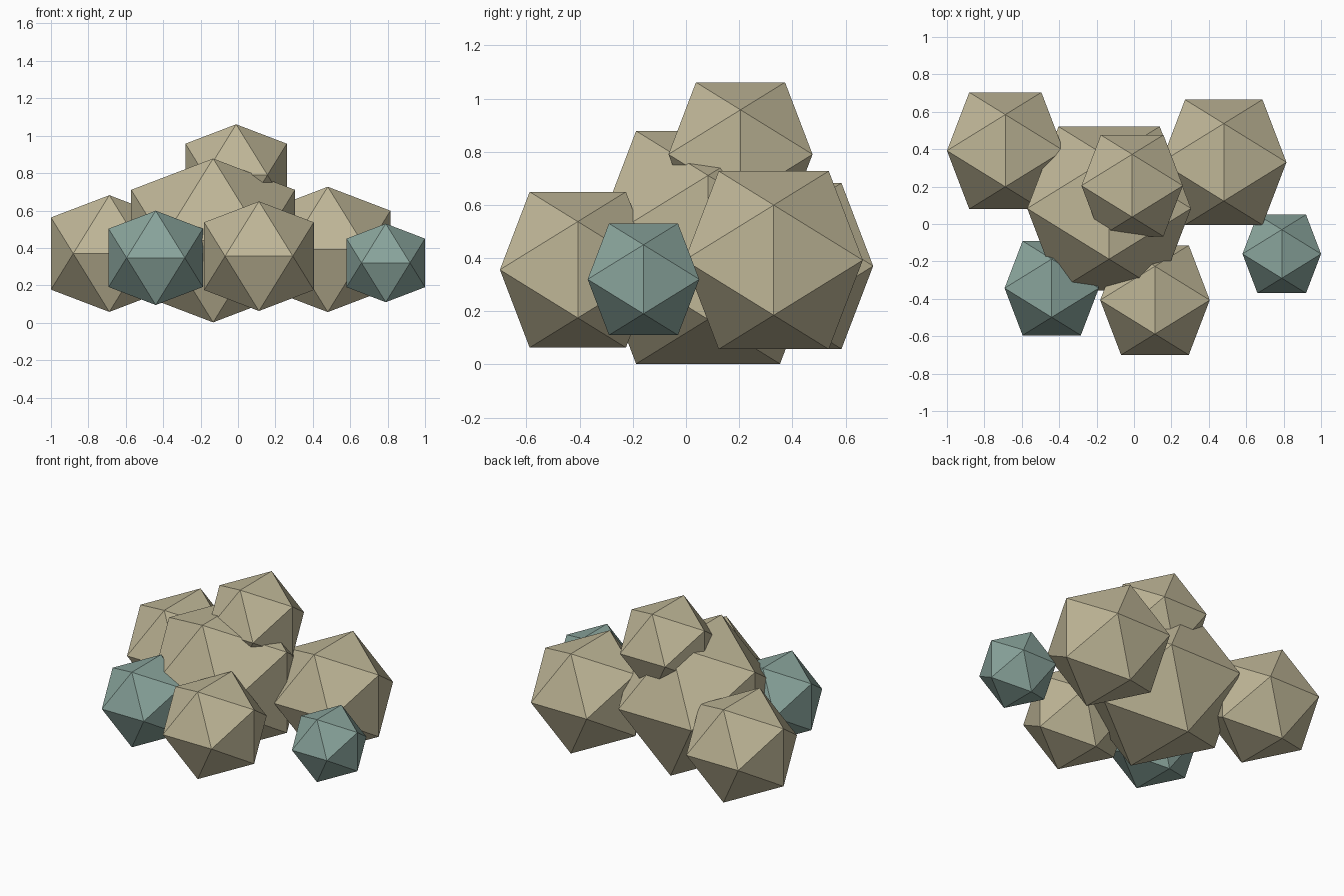
import bpy
import bmesh
from math import sqrt

cube = bpy.data.objects.get("Cube")
if cube:
    bpy.data.objects.remove(cube, do_unlink=True)

PHI = (1 + sqrt(5)) / 2


def material(name, rgb):
    mat = bpy.data.materials.new(name)
    mat.use_nodes = True
    mat.diffuse_color = (*rgb, 1)
    bsdf = next(n for n in mat.node_tree.nodes if n.type == "BSDF_PRINCIPLED")
    bsdf.inputs["Base Color"].default_value = (*rgb, 1)
    return mat


sand = material("sand_beige", (0.52, 0.47, 0.31))
teal = material("grey_teal", (0.25, 0.37, 0.33))


def boulder(name, centre, half_width, mat):
    """Flat-faced icosahedron hulled from three golden rectangles."""
    long, short = half_width, half_width / PHI
    bm = bmesh.new()
    for a in (-long, long):
        for b in (-short, short):
            for corner in ((a, 0, b), (b, a, 0), (0, b, a)):
                bm.verts.new(corner)
    bmesh.ops.convex_hull(bm, input=bm.verts[:])
    bmesh.ops.recalc_face_normals(bm, faces=bm.faces[:])
    mesh = bpy.data.meshes.new(name)
    bm.to_mesh(mesh)
    bm.free()
    mesh.materials.append(mat)
    obj = bpy.data.objects.new(name, mesh)
    obj.location = centre
    bpy.context.collection.objects.link(obj)


# Large sand-coloured boulders
boulder("centre_boulder", (-0.133, 0.083, 0.44), 0.438, sand)
boulder("top_boulder", (-0.01, 0.205, 0.79), 0.271, sand)
boulder("back_right_boulder", (-0.688, 0.392, 0.37), 0.312, sand)
boulder("back_left_boulder", (0.48, 0.33, 0.392), 0.335, sand)
boulder("front_boulder", (0.112, -0.407, 0.356), 0.293, sand)

# Small teal boulders
boulder("front_right_small_boulder", (-0.44, -0.343, 0.347), 0.252, teal)
boulder("left_small_boulder", (0.79, -0.16, 0.32), 0.21, teal)
